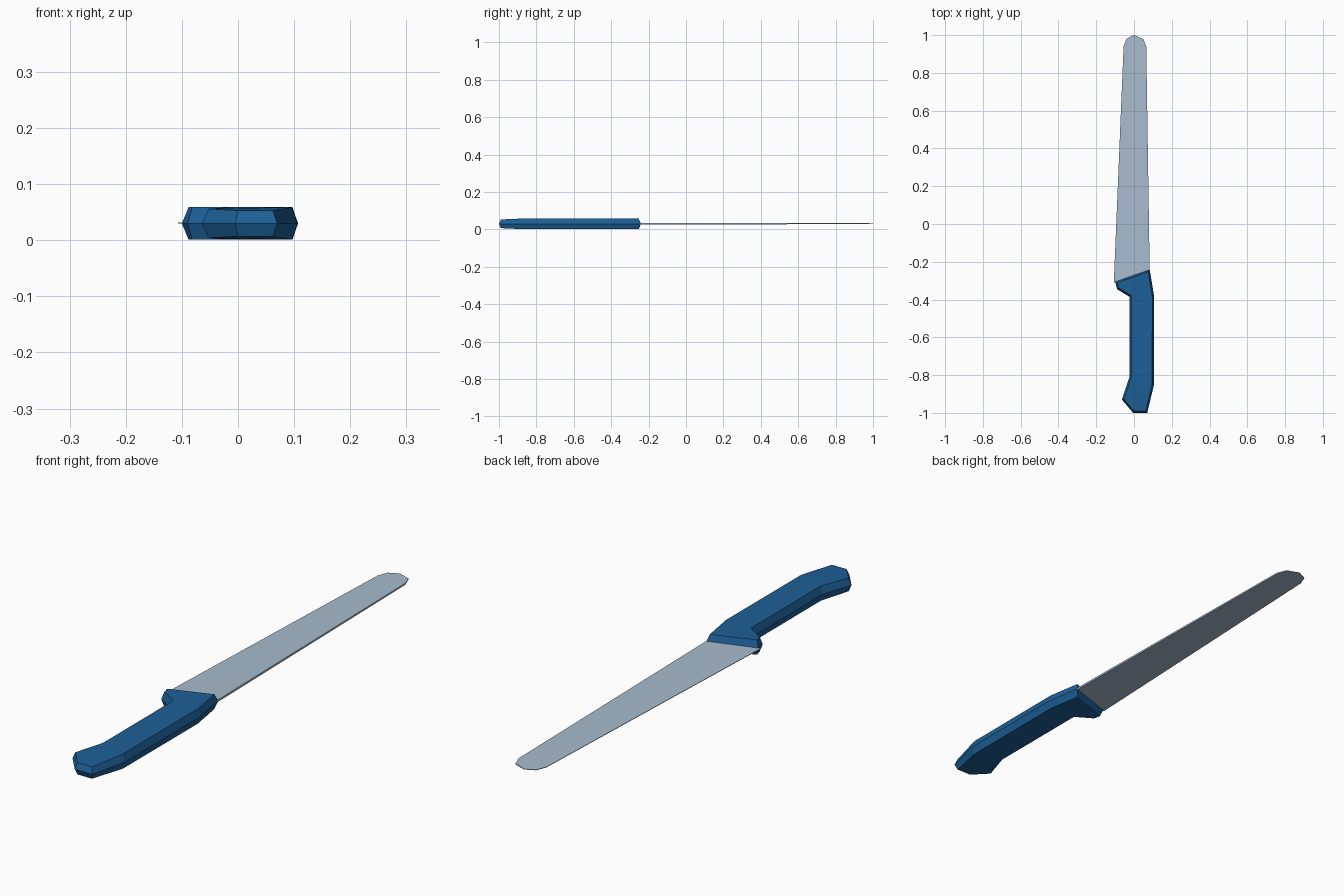
import bpy, bmesh
from mathutils import Vector

if "Cube" in bpy.data.objects:
    bpy.data.objects.remove(bpy.data.objects["Cube"])

MID = 0.03


def material(name, color):
    m = bpy.data.materials.new(name)
    m.diffuse_color = (*color, 1)
    m.use_nodes = True
    m.node_tree.nodes["Principled BSDF"].inputs["Base Color"].default_value = m.diffuse_color
    return m


def inset(points, d):
    """Shift every edge of a counter-clockwise outline inward by d."""
    out = []
    for i, p in enumerate(points):
        p = Vector(p)
        a = (p - Vector(points[i - 1])).normalized()
        b = (Vector(points[(i + 1) % len(points)]) - p).normalized()
        na, nb = Vector((-a.y, a.x)), Vector((-b.y, b.x))
        out.append(p + (na + nb) * d / (1 + na.dot(nb)))
    return out


def build(name, rings, caps, mat):
    """Bridge stacked rings from bottom to top, then cap both ends."""
    bm = bmesh.new()
    vs = [[bm.verts.new(co) for co in ring] for ring in rings]
    n = len(rings[0])
    for low, high in zip(vs, vs[1:]):
        for i in range(n):
            j = (i + 1) % n
            bm.faces.new((low[i], low[j], high[j], high[i]))
    for cap in caps:
        bm.faces.new([vs[-1][i] for i in cap])
        bm.faces.new([vs[0][i] for i in reversed(cap)])
    bmesh.ops.recalc_face_normals(bm, faces=bm.faces[:])
    mesh = bpy.data.meshes.new(name)
    bm.to_mesh(mesh)
    bm.free()
    mesh.materials.append(mat)
    ob = bpy.data.objects.new(name, mesh)
    bpy.context.collection.objects.link(ob)
    return ob


blue = material("blue_grip", (0.012, 0.115, 0.31))
steel = material("steel", (0.39, 0.5, 0.61))

# Handle: faceted grip with finger guard, chamfered to a mid-height ridge
grip = [(-0.10, -0.305), (-0.09, -0.345), (-0.024, -0.385), (-0.024, -0.81),
        (-0.064, -0.93), (-0.005, -1.0), (0.07, -1.0), (0.106, -0.85),
        (0.107, -0.385), (0.083, -0.24)]
half = [0.029] * 4 + [0.026, 0.023, 0.023] + [0.029] * 3   # thinner at the butt
small = inset(grip, 0.01)
build("handle",
      [[(p.x, p.y, MID - h) for p, h in zip(small, half)],
       [(x, y, MID) for x, y in grip],
       [(p.x, p.y, MID + h) for p, h in zip(small, half)]],
      [(0, 1, 2, 8, 9), (2, 3, 7, 8), (3, 4, 7), (4, 5, 6, 7)], blue)

# Blade: thin wedge, thicker along the spine than the cutting edge
# (x, y, half thickness)
blade = [(-0.107, -0.31, 0.001), (0.075, -0.255, 0.004), (0.083, -0.245, 0.004),
         (0.065, 0.94, 0.003), (0.05, 0.98, 0.002), (0.0, 1.0, 0.001),
         (-0.04, 0.98, 0.001), (-0.055, 0.94, 0.001)]
build("blade",
      [[(x, y, MID + 0.001 + s * t) for x, y, t in blade] for s in (-1, 1)],
      [(0, 1, 2, 3, 7), (3, 4, 6, 7), (4, 5, 6)], steel)
